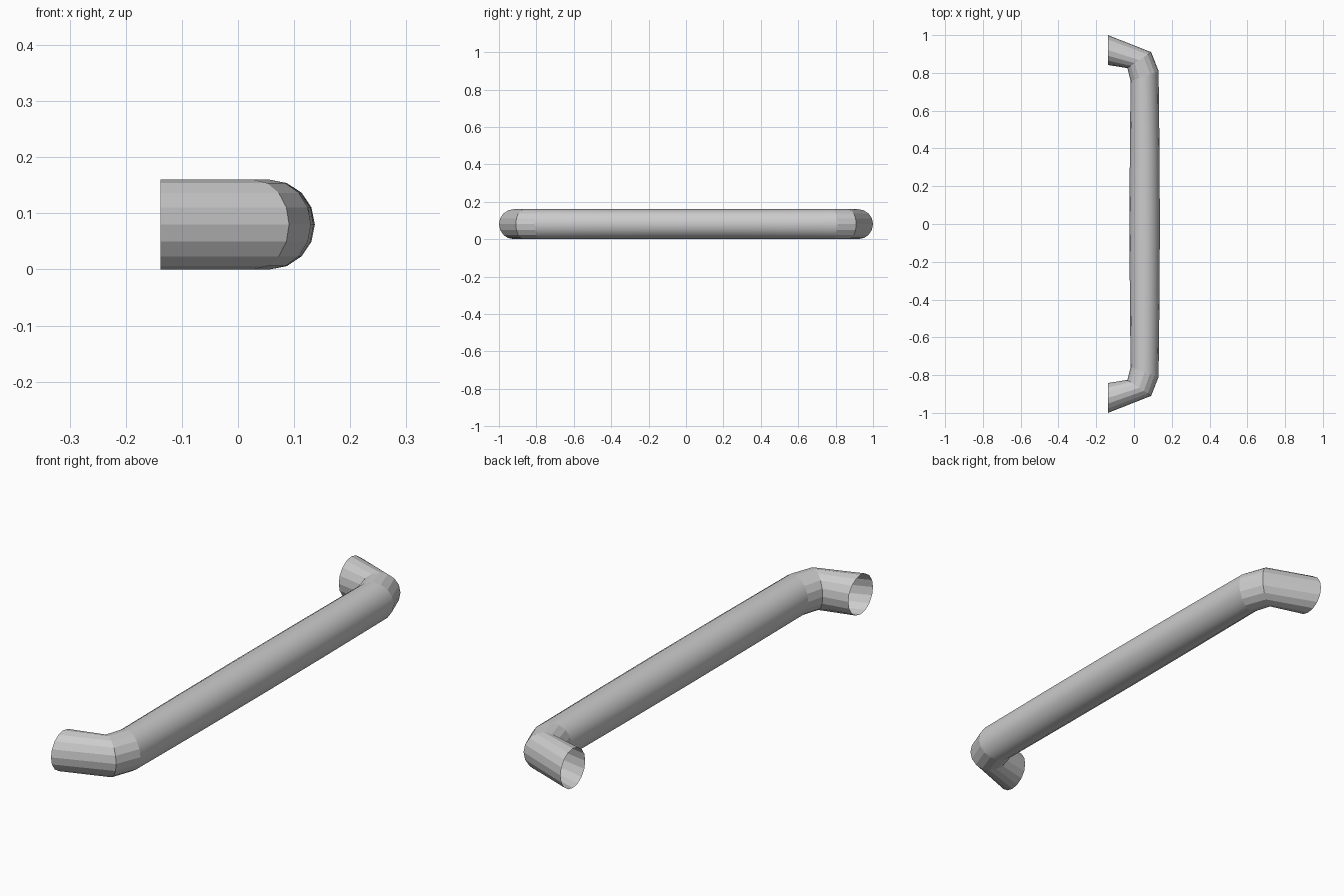
import bpy, bmesh, math

if "Cube" in bpy.data.objects:
    bpy.data.objects.remove(bpy.data.objects["Cube"])

SIDES = 16
R = 0.08

# Tube cross-sections for the +y half: (inner x, inner y, outer x, outer y)
half = [(-0.138, 0.842, -0.138, 1.0),
        (-0.035, 0.825, 0.091, 0.91),
        (-0.018, 0.757, 0.130, 0.81),
        (-0.022, 0.40, 0.135, 0.40)]
middle = [(-0.024, 0.0, 0.137, 0.0)]
mirrored = [(a, -b, c, -d) for a, b, c, d in reversed(half)]
sections = half + middle + mirrored

bm = bmesh.new()


def ring(ix, iy, ox, oy):
    """Mitred elliptical ring spanning the inner and outer bend points."""
    verts = []
    for k in range(SIDES):
        a = 2 * math.pi * k / SIDES
        t = 0.5 + 0.5 * math.cos(a)
        verts.append(bm.verts.new((ix + (ox - ix) * t, iy + (oy - iy) * t,
                                   R + R * math.sin(a))))
    return verts


# Open-ended tube: faceted legs and elbows, smooth grip
rings = [ring(*s) for s in sections]
last = len(rings) - 2
for i in range(len(rings) - 1):
    for k in range(SIDES):
        n = (k + 1) % SIDES
        f = bm.faces.new((rings[i][k], rings[i][n],
                          rings[i + 1][n], rings[i + 1][k]))
        f.smooth = 2 <= i <= last - 2
bmesh.ops.recalc_face_normals(bm, faces=bm.faces)

# Make sure the normals point out of the tube
bm.faces.ensure_lookup_table()
top = max(bm.faces, key=lambda f: f.calc_center_median().z)
if top.normal.z < 0:
    bmesh.ops.reverse_faces(bm, faces=bm.faces)

mesh = bpy.data.meshes.new("pull_handle")
bm.to_mesh(mesh)
bm.free()
bpy.context.collection.objects.link(bpy.data.objects.new("pull_handle", mesh))
